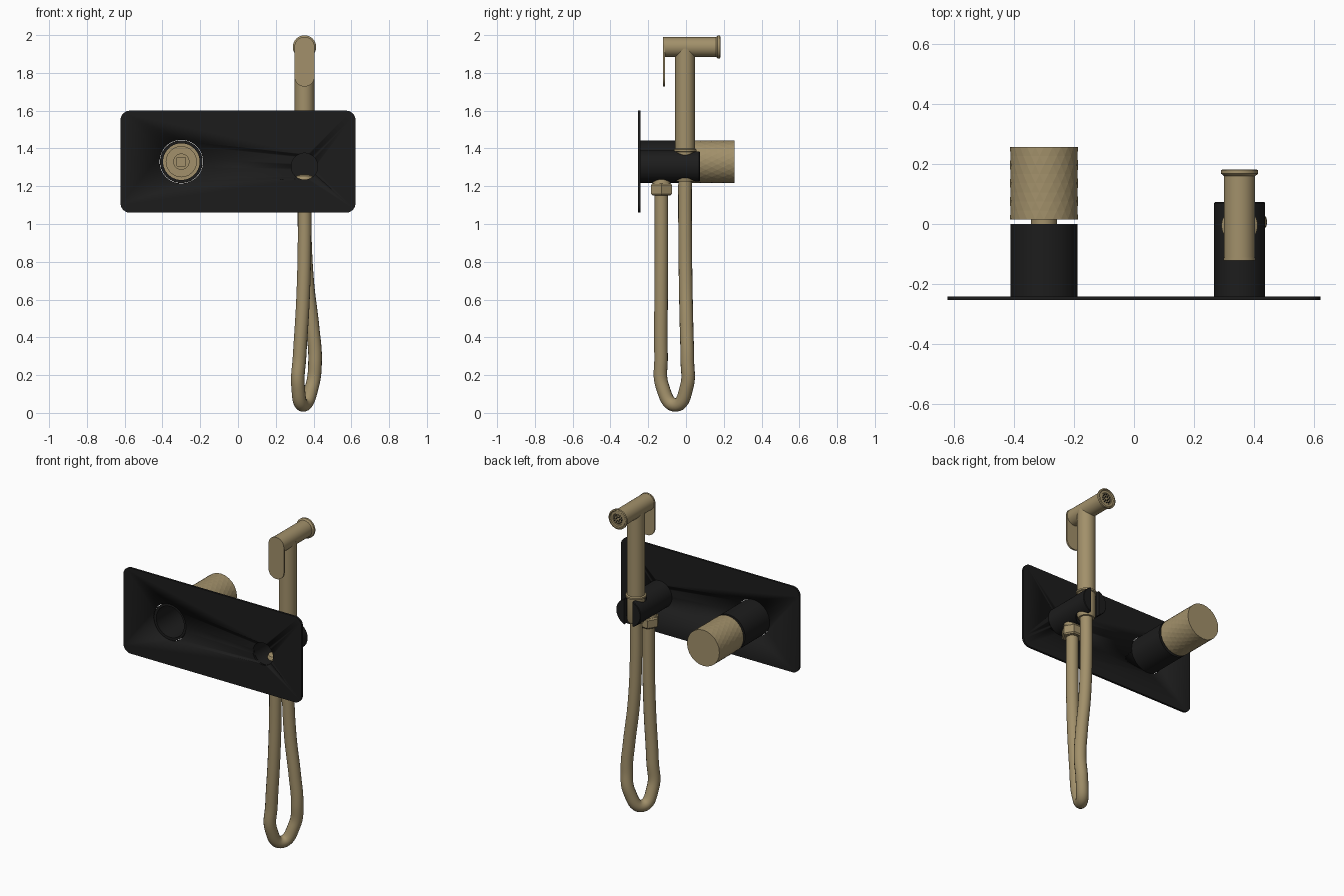
import bpy, bmesh, math
from mathutils import Vector

if "Cube" in bpy.data.objects:
    bpy.data.objects.remove(bpy.data.objects["Cube"])

def mat(name, col):
    m = bpy.data.materials.new(name)
    m.diffuse_color = (*col, 1)
    m.use_nodes = True
    m.node_tree.nodes["Principled BSDF"].inputs["Base Color"].default_value = m.diffuse_color
    return m

BLACK = mat("matte_black", (0.012, 0.012, 0.012))
BRASS = mat("brushed_brass", (0.36, 0.28, 0.145))

def finish(name, bm, material, smooth=True):
    bmesh.ops.recalc_face_normals(bm, faces=bm.faces)
    me = bpy.data.meshes.new(name)
    bm.to_mesh(me)
    bm.free()
    ob = bpy.data.objects.new(name, me)
    bpy.context.collection.objects.link(ob)
    me.materials.append(material)
    if smooth:
        shade(ob)
    return ob

def shade(ob):
    bpy.ops.object.select_all(action='DESELECT')
    ob.select_set(True)
    bpy.context.view_layer.objects.active = ob
    bpy.ops.object.shade_smooth_by_angle(angle=math.radians(35))

def lathe(name, profile, axis, loc, material, segs=48, closed=False):
    """Revolve (radius, position) pairs; open profiles get end caps."""
    bm = bmesh.new()
    rings = []
    for r, t in profile:
        ring = []
        for i in range(segs):
            a = 2 * math.pi * i / segs
            u, v = r * math.cos(a), r * math.sin(a)
            p = (u, t, v) if axis == 'Y' else (u, v, t)
            ring.append(bm.verts.new(Vector(p) + Vector(loc)))
        rings.append(ring)
    pairs = list(zip(rings, rings[1:])) + ([(rings[-1], rings[0])] if closed else [])
    for a, b in pairs:
        for i in range(segs):
            j = (i + 1) % segs
            bm.faces.new((a[i], a[j], b[j], b[i]))
    if not closed:
        bm.faces.new(rings[0])
        bm.faces.new(rings[-1])
    return finish(name, bm, material)

def rounded_panel(name, x0, x1, z0, z1, y0, y1, rad, material):
    """Rounded rectangle in XZ, extruded along y."""
    bm = bmesh.new()
    corners = [(x1 - rad, z1 - rad), (x0 + rad, z1 - rad),
               (x0 + rad, z0 + rad), (x1 - rad, z0 + rad)]
    vs = []
    for k, (cx, cz) in enumerate(corners):
        for i in range(11):
            a = math.pi / 2 * (k + i / 10)
            vs.append(bm.verts.new((cx + rad * math.cos(a), y0, cz + rad * math.sin(a))))
    bmesh.ops.remove_doubles(bm, verts=vs, dist=1e-5)
    f = bm.faces.new([v for v in vs if v.is_valid])
    ext = bmesh.ops.extrude_face_region(bm, geom=[f])
    bmesh.ops.translate(bm, vec=(0, y1 - y0, 0),
                        verts=[g for g in ext['geom'] if isinstance(g, bmesh.types.BMVert)])
    return finish(name, bm, material)

def box(name, loc, size, material):
    bm = bmesh.new()
    bmesh.ops.create_cube(bm, size=1)
    for v in bm.verts:
        v.co = Vector([c * s for c, s in zip(v.co, size)]) + Vector(loc)
    return finish(name, bm, material, False)

def cut(ob, cutter):
    m = ob.modifiers.new("cut", 'BOOLEAN')
    m.operation, m.solver, m.object = 'DIFFERENCE', 'EXACT', cutter
    bpy.ops.object.select_all(action='DESELECT')
    ob.select_set(True)
    bpy.context.view_layer.objects.active = ob
    while ob.modifiers[0] != m:
        bpy.ops.object.modifier_move_up(modifier=m.name)
    bpy.ops.object.modifier_apply(modifier=m.name)
    bpy.data.objects.remove(cutter)

KX, KZ = -0.3, 1.33      # control knob centre
HX, HY, HZ = 0.352, -0.005, 1.305   # handset and holder centre

# wall plate with two openings
plate = rounded_panel("wall_plate", -0.622, 0.622, 1.06, 1.60, -0.254, -0.241, 0.05, BLACK)
cut(plate, lathe("c", [(0.115, -0.4), (0.115, -0.1)], 'Y', (KX, 0, KZ), BLACK))
cut(plate, lathe("c", [(0.07, -0.4), (0.07, -0.1)], 'Y', (HX, 0, HZ), BLACK))

# hollow sleeve behind the knob
lathe("knob_sleeve", [(0.112, -0.248), (0.112, 0.0), (0.097, 0.0), (0.097, -0.248)],
      'Y', (KX, 0, KZ), BLACK, 64, True)

# knurled knob: staggered rings give diamond facets
bm = bmesh.new()
n, rows, y0, y1 = 24, 8, 0.015, 0.257
def ring(r, y, shift=0):
    return [bm.verts.new((KX + r * math.cos(2 * math.pi * (i + shift) / n), y,
                          KZ + r * math.sin(2 * math.pi * (i + shift) / n))) for i in range(n)]
body = [ring(0.113, y0 + (y1 - y0) * k / rows, 0.5 * (k % 2)) for k in range(rows + 1)]
for k in range(rows):
    a, b = body[k], body[k + 1]
    for i in range(n):
        j = (i + 1) % n
        if k % 2 == 0:
            bm.faces.new((a[i], a[j], b[i]))
            bm.faces.new((a[j], b[j], b[i]))
        else:
            bm.faces.new((a[i], b[j], b[i]))
            bm.faces.new((a[i], a[j], b[j]))
bm.faces.new(body[-1])
inner = [body[0], ring(0.08, y0), ring(0.08, y0 + 0.03)]
for a, b in zip(inner, inner[1:]):
    for i in range(n):
        j = (i + 1) % n
        bm.faces.new((a[i], a[j], b[j], b[i]))
bm.faces.new(inner[-1])
finish("knurled_knob", bm, BRASS, False)

# knob stem with square socket
stem = lathe("knob_stem", [(0.043, 0.0), (0.043, 0.05)], 'Y', (KX, 0, KZ), BRASS, 32)
cut(stem, box("c", (KX, 0, KZ), (0.046, 0.06, 0.046), BRASS))

# handset holder: hollow arm, vertical bore, slot open at the outer end
holder = lathe("handset_holder", [(0.085, -0.248), (0.085, 0.070), (0.082, 0.073)],
               'Y', (HX, 0, HZ), BLACK, 64)
cut(holder, lathe("c", [(0.07, -0.4), (0.07, -0.085)], 'Y', (HX, 0, HZ), BLACK))
cut(holder, lathe("c", [(0.06, 1.1), (0.06, 1.5)], 'Z', (HX, HY, 0), BLACK))
cut(holder, box("c", (HX, 0.07, HZ), (0.06, 0.14, 0.4), BLACK))
shade(holder)

# handset stem with collar
lathe("handset_stem", [(0.046, 1.225), (0.052, 1.24), (0.052, 1.382), (0.06, 1.385),
                       (0.06, 1.395), (0.052, 1.40), (0.052, 1.93)], 'Z', (HX, HY, 0), BRASS)

# spray head with flange and recessed face
SZ = 1.937
lathe("spray_head", [(0.052, -0.113), (0.052, 0.16), (0.062, 0.168), (0.062, 0.18),
                     (0.054, 0.182), (0.05, 0.176), (0.036, 0.176), (0.034, 0.172)],
      'Y', (HX, 0, SZ), BRASS)

# spray nozzles in two circles
bm = bmesh.new()
for count, rad in ((12, 0.026), (6, 0.013)):
    for i in range(count):
        a = 2 * math.pi * i / count
        new = bmesh.ops.create_cone(bm, segments=8, cap_ends=True, radius1=0.0035,
                                    radius2=0.0025, depth=0.01)['verts']
        for v in new:
            x, y, z = v.co
            v.co = (HX + rad * math.cos(a) + x, 0.174 + z, SZ + rad * math.sin(a) + y)
finish("spray_nozzles", bm, BLACK)

# trigger lever
rounded_panel("trigger_lever", HX - 0.053, HX + 0.053, 1.728, 1.99, -0.122, -0.112, 0.05, BRASS)

# water outlet: dome and hex nut
OY = -0.13
lathe("outlet_neck", [(0.042, 1.15), (0.05, 1.235), (0.04, 1.255), (0.02, 1.262)],
      'Z', (HX, OY, 0), BRASS, 32)
lathe("hex_nut", [(0.056, 1.152), (0.063, 1.16), (0.063, 1.207), (0.056, 1.215)],
      'Z', (HX, OY, 0), BRASS, 6)

# flexible hose loop
path = [(HX, HY, 1.25), (HX, HY, 1.0), (0.366, -0.002, 0.7), (0.395, 0.003, 0.45),
        (0.408, 0.007, 0.28), (0.392, 0.004, 0.14), (0.345, -0.056, 0.042),
        (0.318, -0.125, 0.14), (0.326, -0.132, 0.3), (0.344, -0.132, 0.6),
        (HX, OY, 0.9), (HX, OY, 1.18)]
cu = bpy.data.curves.new("hose", 'CURVE')
cu.dimensions = '3D'
cu.bevel_depth, cu.bevel_resolution, cu.resolution_u, cu.use_fill_caps = 0.036, 6, 10, True
sp = cu.splines.new('BEZIER')
sp.bezier_points.add(len(path) - 1)
for bp, p in zip(sp.bezier_points, path):
    bp.co = p
    bp.handle_left_type = bp.handle_right_type = 'AUTO'
hose = bpy.data.objects.new("hose", cu)
bpy.context.collection.objects.link(hose)
cu.materials.append(BRASS)
bpy.ops.object.select_all(action='DESELECT')
hose.select_set(True)
bpy.context.view_layer.objects.active = hose
bpy.ops.object.convert(target='MESH')
shade(hose)
